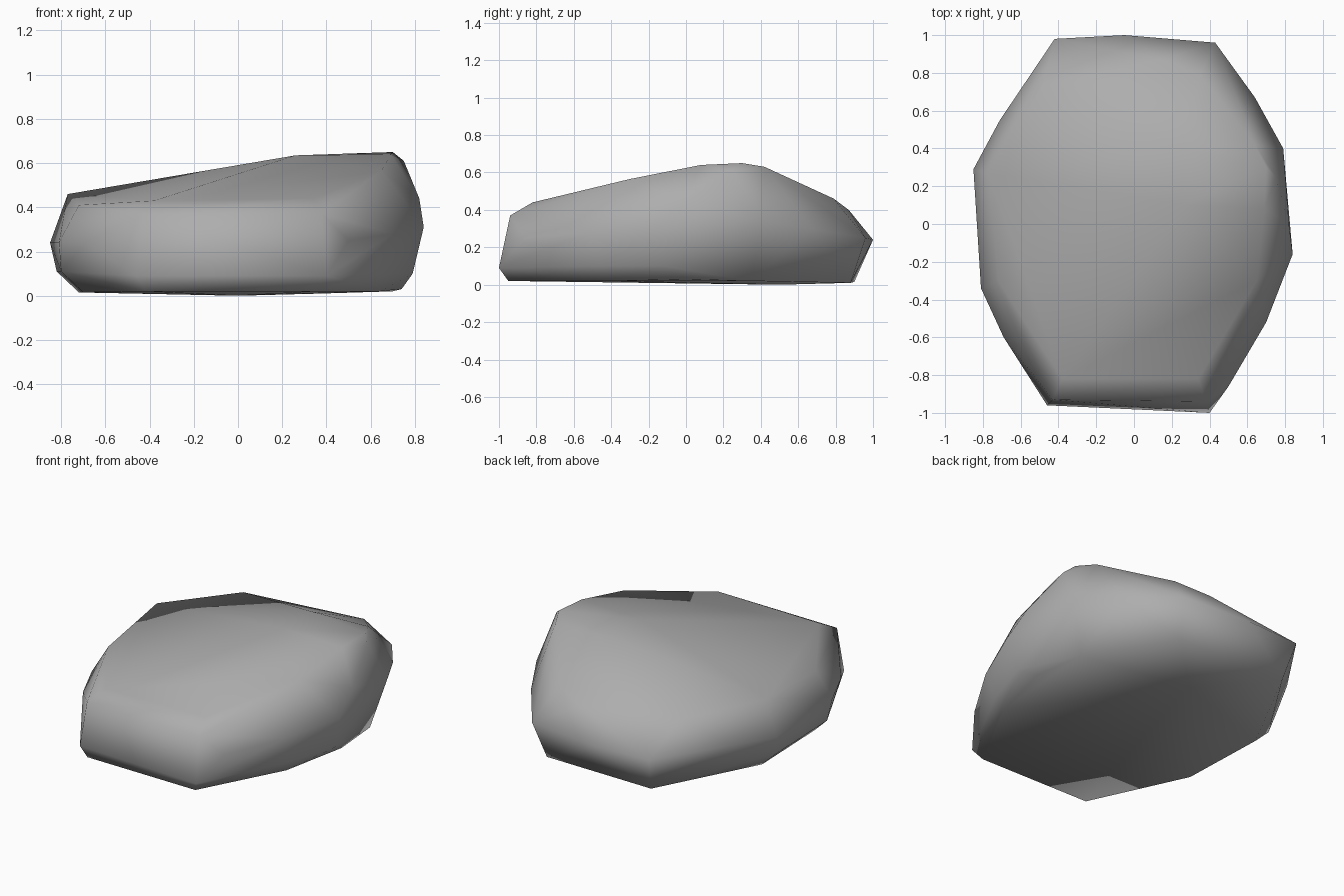
import bpy, bmesh, math

# Rings of a faceted boulder, from the ground up: (x, y, z)
base = [(-.42, -.94, .02), (.36, -.95, .02), (.64, -.42, .02), (.74, .0, .03), (.70, .35, .02),
        (.38, .88, .01), (-.38, .90, .015), (-.72, .25, .015), (-.70, -.32, .015), (0, .5, 0)]
lower = [(-.46, -.96, .09), (.40, -1.0, .09), (.68, -.46, .10), (.79, -.12, .10),
         (-.82, .25, .11), (-.80, -.3, .11)]
middle = [(.50, -.86, .25), (.70, -.52, .28), (.84, -.16, .31), (.79, .40, .34), (.64, .67, .30),
          (.43, .96, .25), (-.05, 1.0, .24), (-.42, .98, .24), (-.71, .55, .25),
          (-.85, .29, .24), (-.81, -.34, .24), (-.69, -.60, .24)]
shoulder = [(-.43, -.93, .37), (.38, -.94, .37), (-.38, -.82, .43), (.34, -.82, .44),
            (.82, .0, .44), (.75, .25, .61), (.35, .79, .46), (.15, .87, .40),
            (-.48, .74, .43), (-.77, .27, .46), (-.72, -.3, .41)]
crown = [(.65, -.30, .565), (.69, .08, .64), (.70, .30, .65), (.26, .10, .635),
         (.26, .40, .63), (.64, .42, .63), (-.26, .30, .54)]

# Convex stone wrapped around the rings
bm = bmesh.new()
for p in base + lower + middle + shoulder + crown:
    bm.verts.new(p)
bmesh.ops.convex_hull(bm, input=bm.verts[:])
loose = [v for v in bm.verts if not v.link_faces]
bmesh.ops.delete(bm, geom=loose, context='VERTS')
bmesh.ops.recalc_face_normals(bm, faces=bm.faces[:])
mesh = bpy.data.meshes.new("boulder")
bm.to_mesh(mesh)
bm.free()
boulder = bpy.data.objects.new("boulder", mesh)
bpy.context.collection.objects.link(boulder)

# Dark grey stone
stone = bpy.data.materials.new("stone")
stone.diffuse_color = (.42, .42, .42, 1)
mesh.materials.append(stone)

# Soft shading, keeping the hardest edges crisp
bpy.context.view_layer.objects.active = boulder
boulder.select_set(True)
bpy.ops.object.shade_smooth_by_angle(angle=math.radians(70))
